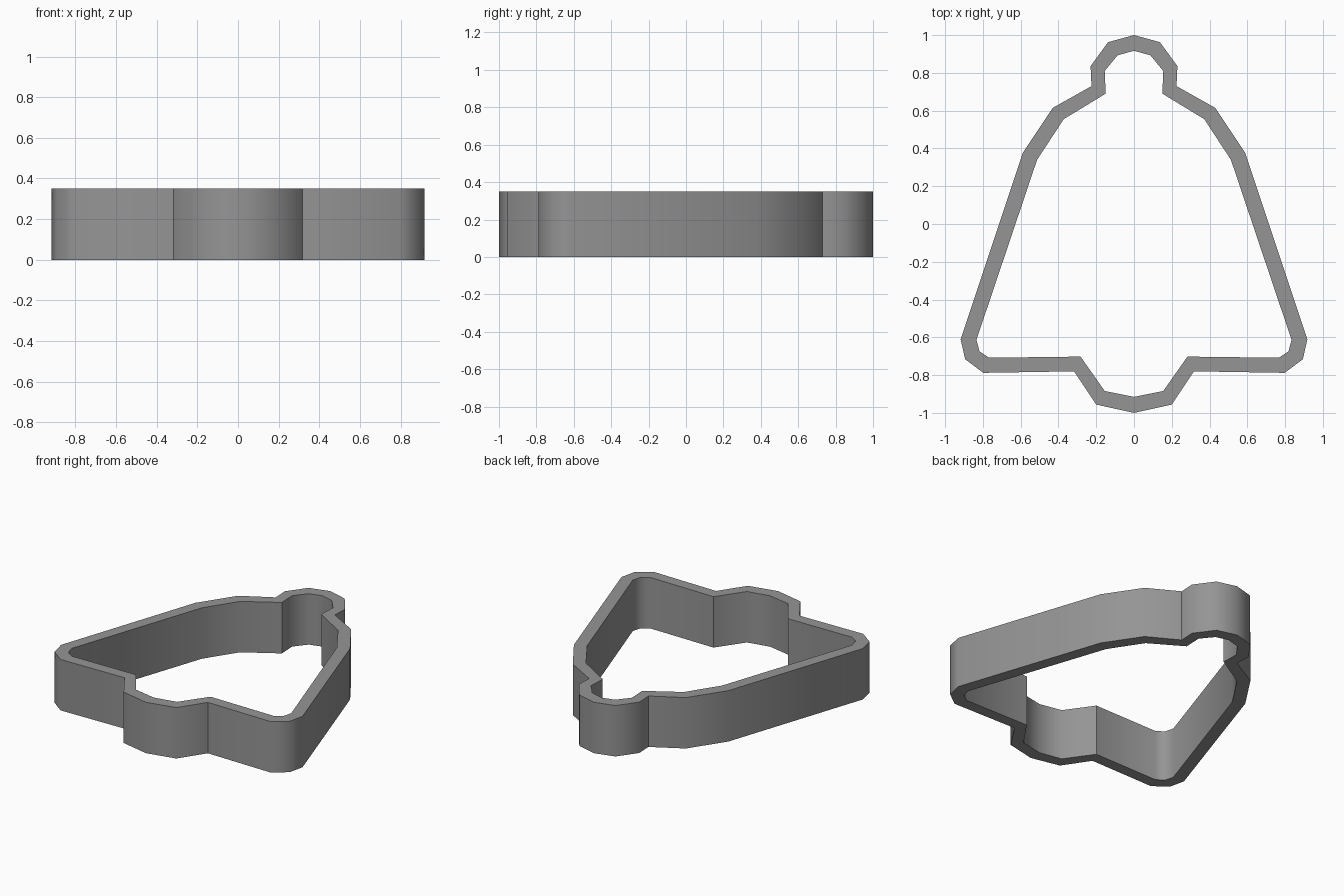
import bpy, bmesh, math

if "Cube" in bpy.data.objects:
    bpy.data.objects.remove(bpy.data.objects["Cube"])

HEIGHT = 0.35

# Right half of the bell outline, top to bottom: outer wall and inner wall
OUTER = [(0, 1.0), (0.137, 0.963), (0.23, 0.836), (0.225, 0.73), (0.43, 0.615),
         (0.588, 0.378), (0.918, -0.61), (0.894, -0.716), (0.798, -0.788),
         (0.317, -0.78), (0.2, -0.956), (0, -1.0)]
INNER = [(0, 0.917), (0.087, 0.893), (0.155, 0.81), (0.15, 0.69), (0.372, 0.555),
         (0.513, 0.34), (0.834, -0.613), (0.818, -0.674), (0.767, -0.708),
         (0.283, -0.702), (0.155, -0.884), (0, -0.915)]


def mirrored(half):
    """Close a half outline by mirroring it over x = 0."""
    return half + [(-x, y) for x, y in half[-2:0:-1]]


# Wall: flat ring between the two outlines, raised to full height
bm = bmesh.new()
outer, inner = [[[bm.verts.new((x, y, z)) for x, y in mirrored(h)]
                 for z in (0, HEIGHT)] for h in (OUTER, INNER)]
n = len(outer[0])
for i in range(n):
    j = (i + 1) % n
    section = [outer[0], outer[1], inner[1], inner[0]]
    for a, b in zip(section, section[1:] + section[:1]):
        bm.faces.new((a[i], a[j], b[j], b[i]))
bmesh.ops.recalc_face_normals(bm, faces=bm.faces)

mesh = bpy.data.meshes.new("bell_cutter_wall")
bm.to_mesh(mesh)
bm.free()
wall = bpy.data.objects.new("bell_cutter_wall", mesh)
bpy.context.collection.objects.link(wall)

# Grey metal colour
grey = bpy.data.materials.new("grey metal")
grey.diffuse_color = (0.3, 0.3, 0.3, 1)
grey.use_nodes = True
grey.node_tree.nodes["Principled BSDF"].inputs["Base Color"].default_value = grey.diffuse_color
mesh.materials.append(grey)

# Smooth the rounded corners, keep rims and notches sharp
bpy.context.view_layer.objects.active = wall
wall.select_set(True)
bpy.ops.object.shade_smooth_by_angle(angle=math.radians(50))
